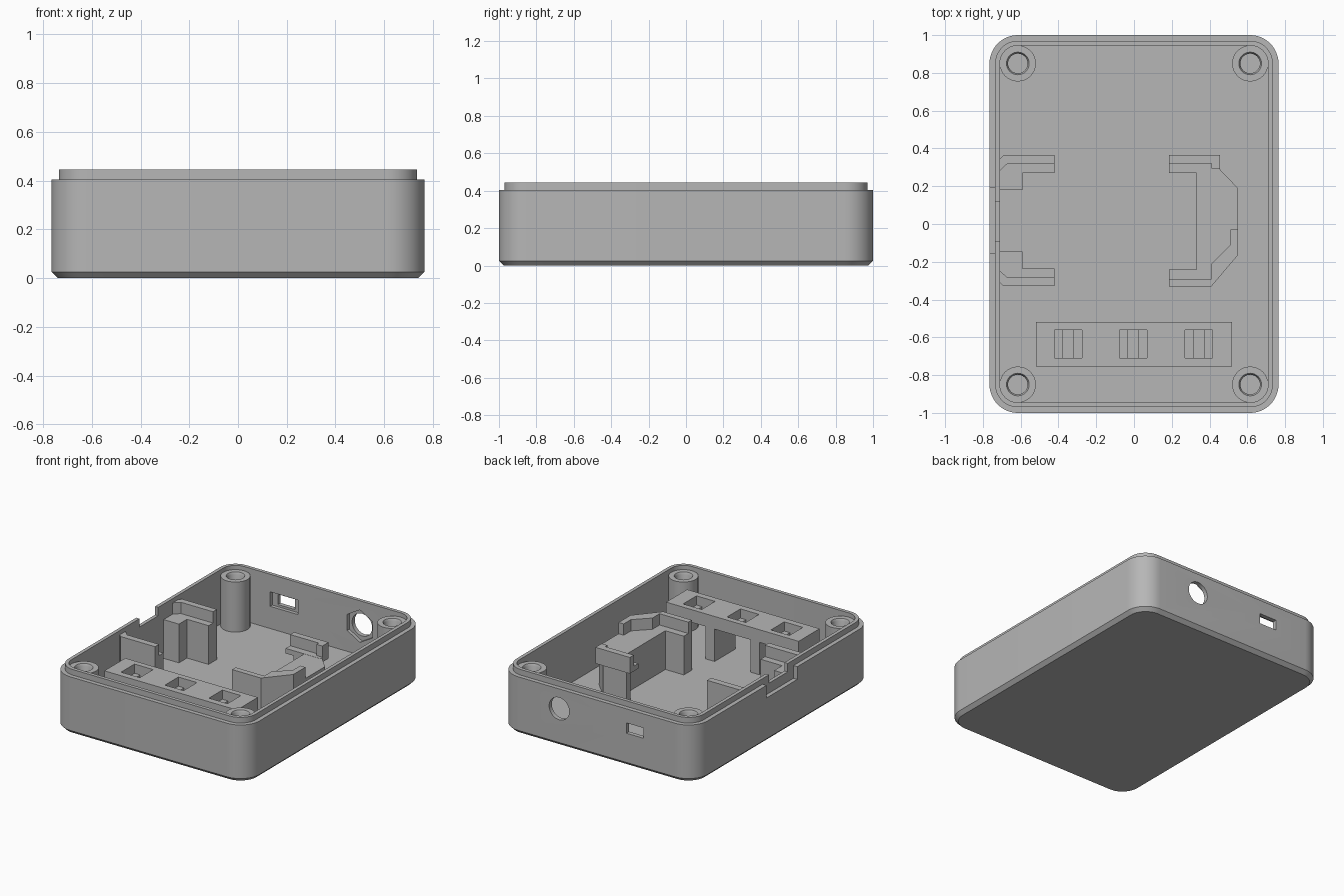
import bpy, bmesh, math

scene = bpy.context.scene
cube = bpy.data.objects.get("Cube")
if cube:
    bpy.data.objects.remove(cube, do_unlink=True)

grey = bpy.data.materials.new("plain grey")
grey.use_nodes = True
colour = (0.47, 0.47, 0.47, 1)
grey.diffuse_color = colour
grey.node_tree.nodes["Principled BSDF"].inputs["Base Color"].default_value = colour

HX, HY, RADIUS = 0.765, 1.0, 0.15
FLOOR, LEDGE, CLIP = 0.06, 0.335, 0.415


def loft(name, rings):
    """Skin a stack of equal-length point rings and cap both ends."""
    bm = bmesh.new()
    rows = [[bm.verts.new(p) for p in ring] for ring in rings]
    n = len(rows[0])
    for a, b in zip(rows, rows[1:]):
        for i in range(n):
            j = (i + 1) % n
            bm.faces.new((a[i], a[j], b[j], b[i]))
    bm.faces.new(rows[0])
    bm.faces.new(rows[-1])
    bmesh.ops.recalc_face_normals(bm, faces=bm.faces)
    mesh = bpy.data.meshes.new(name)
    bm.to_mesh(mesh)
    bm.free()
    mesh.materials.append(grey)
    obj = bpy.data.objects.new(name, mesh)
    scene.collection.objects.link(obj)
    return obj


def prism(name, outline, z0, z1):
    return loft(name, [[(x, y, z) for x, y in outline] for z in (z0, z1)])


def prism_y(name, outline, y0, y1):
    return loft(name, [[(x, y, z) for x, z in outline] for y in (y0, y1)])


def rect(x0, x1, y0, y1):
    return [(x0, y0), (x1, y0), (x1, y1), (x0, y1)]


def circle(cx, cy, r, n=32, start=0.0):
    steps = [start + math.tau * i / n for i in range(n)]
    return [(cx + r * math.cos(a), cy + r * math.sin(a)) for a in steps]


def rounded(inset, z, steps=12):
    r = RADIUS - inset
    pts = []
    for q, (sx, sy) in enumerate([(1, 1), (-1, 1), (-1, -1), (1, -1)]):
        for i in range(steps + 1):
            a = (q + i / steps) * math.pi / 2
            pts.append((sx * (HX - RADIUS) + r * math.cos(a),
                        sy * (HY - RADIUS) + r * math.sin(a), z))
    return pts


def cut(obj, cutters):
    """Subtract the cutters, then discard them."""
    for c in cutters:
        mod = obj.modifiers.new("cut", 'BOOLEAN')
        mod.operation, mod.solver, mod.object = 'DIFFERENCE', 'EXACT', c
    graph = bpy.context.evaluated_depsgraph_get()
    mesh = bpy.data.meshes.new_from_object(obj.evaluated_get(graph))
    obj.modifiers.clear()
    obj.data = mesh
    for c in cutters:
        bpy.data.objects.remove(c, do_unlink=True)


def smooth(obj):
    bpy.ops.object.select_all(action='DESELECT')
    obj.select_set(True)
    bpy.context.view_layer.objects.active = obj
    bpy.ops.object.shade_smooth_by_angle(angle=math.radians(30))


# Tray with chamfered base, stepped rim and hollow inside
profile = [(0.025, 0), (0, 0.025), (0, 0.405), (0.03, 0.405),
           (0.03, 0.445), (0.055, 0.445), (0.055, FLOOR)]
tray = loft("enclosure_tray", [rounded(i, z) for i, z in profile])

# Back wall openings and the stepped side notch
JX, SX, PZ = 0.295, -0.3, 0.265
cut(tray, [
    prism_y("round_cutter", circle(JX, PZ, 0.079), 0.9, 1.1),
    prism_y("hex_cutter", circle(JX, PZ, 0.115, 6, math.pi / 2), 0.9, 0.97),
    prism_y("slot_cutter", rect(SX - 0.067, SX + 0.067, 0.232, 0.305), 0.9, 1.1),
    prism_y("pocket_cutter", rect(SX - 0.11, SX + 0.11, 0.217, 0.32), 0.9, 0.97),
    prism("outer_notch_cutter", rect(-0.9, -0.735, -0.155, 0.19), 0.315, 0.6),
    prism("inner_notch_cutter", rect(-0.8, -0.6, -0.09, 0.12), 0.385, 0.6),
])
smooth(tray)

# Corner screw posts with countersunk blind holes
post_profile = [(0.0955, FLOOR - 0.01), (0.0955, 0.415), (0.06, 0.415),
                (0.052, 0.4), (0.052, 0.12)]
for sx, side in ((-1, "right"), (1, "left")):
    for sy, end in ((-1, "front"), (1, "back")):
        rings = [[(x, y, z) for x, y in circle(sx * 0.615, sy * 0.85, r)]
                 for r, z in post_profile]
        smooth(loft(f"{end}_{side}_screw_post", rings))

# Board supports beside the notch, mirrored about the board centre line
MID = 0.0175
base = [(-0.72, 0.163), (-0.59, 0.163), (-0.59, 0.253), (-0.42, 0.253),
        (-0.42, 0.347), (-0.69, 0.347), (-0.72, 0.32)]
clip = [(-0.72, 0.255), (-0.67, 0.302), (-0.42, 0.302),
        (-0.42, 0.347), (-0.69, 0.347), (-0.72, 0.32)]
for s, end in ((1, "back"), (-1, "front")):
    for part, shape, z0, z1 in (("support", base, FLOOR, LEDGE),
                                ("clip", clip, LEDGE, CLIP)):
        prism(f"{end}_right_board_{part}",
              [(x, MID + s * y) for x, y in shape], z0, z1)

# Far board support: a C-shaped block with its own raised clips
prism("left_board_support",
      [(0.185, -0.33), (0.41, -0.33), (0.55, -0.165), (0.55, 0.19),
       (0.43, 0.315), (0.245, 0.315), (0.245, 0.27), (0.33, 0.27),
       (0.33, -0.24), (0.185, -0.24)], FLOOR, LEDGE)
prism("back_left_shelf", rect(0.185, 0.455, 0.27, 0.365), 0.3, LEDGE + 0.001)
prism("back_left_clip",
      [(0.185, 0.32), (0.41, 0.32), (0.41, 0.295), (0.455, 0.295),
       (0.455, 0.365), (0.185, 0.365)], LEDGE, CLIP)
prism("front_left_clip",
      [(0.185, -0.33), (0.41, -0.33), (0.55, -0.165), (0.55, -0.03),
       (0.51, -0.03), (0.51, -0.11), (0.41, -0.21), (0.41, -0.29),
       (0.185, -0.29)], LEDGE, CLIP)

# Switch plate with three stepped windows, carried on two ribs
plate = prism("switch_plate", rect(-0.52, 0.52, -0.755, -0.52), 0.29, 0.38)
cutters = []
for cx in (-0.347, -0.003, 0.342):
    for half, low in ((0.073, 0.315), (0.028, 0.2)):
        cutters.append(prism("window_cutter",
                             rect(cx - half, cx + half, -0.71, -0.56), low, 0.5))
cut(plate, cutters)
for cx, side in ((-0.175, "right"), (0.175, "left")):
    prism(f"{side}_plate_rib", rect(cx - 0.035, cx + 0.035, -0.754, -0.521),
          FLOOR, 0.3)
